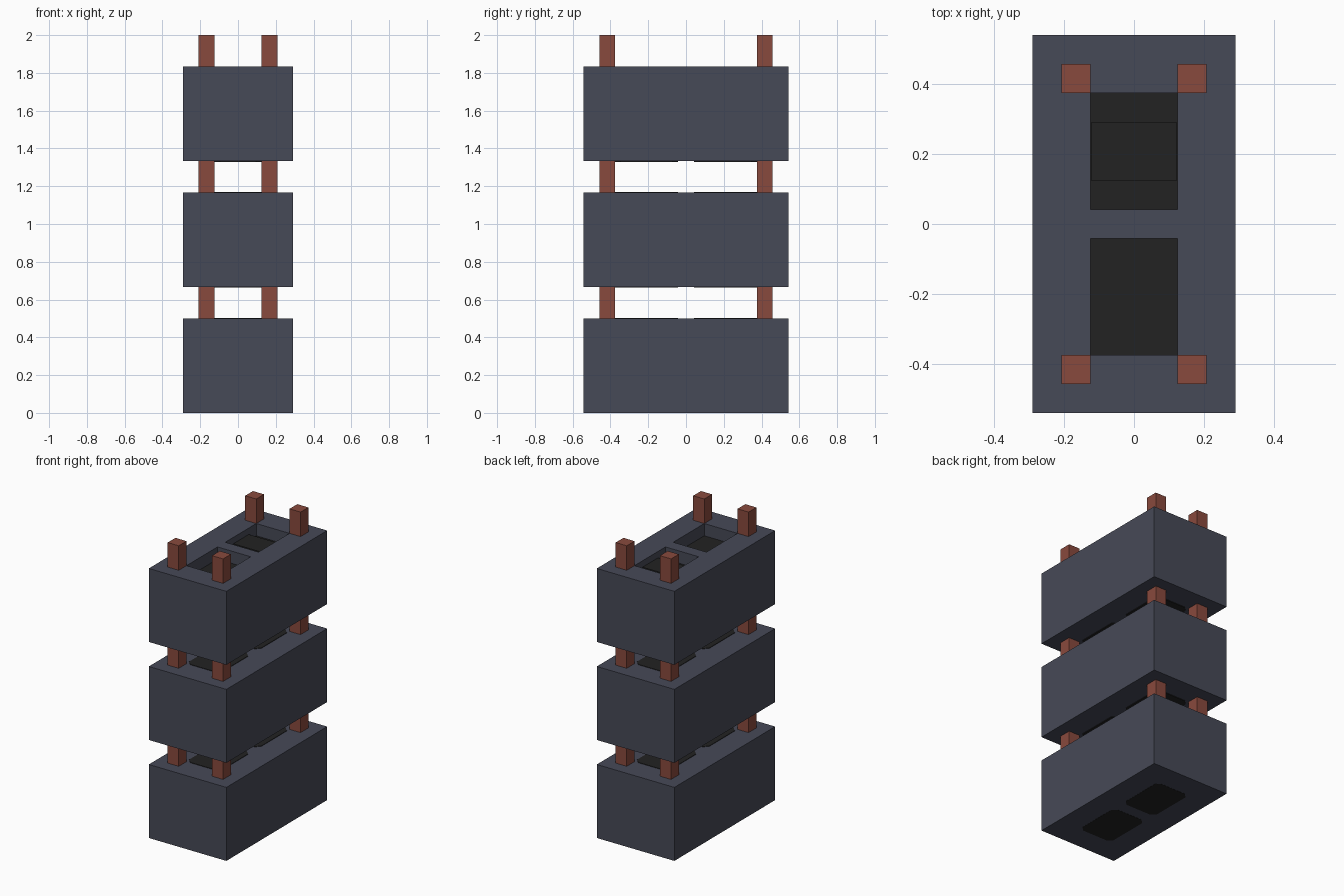
import bpy, bmesh
from mathutils import Vector

if "Cube" in bpy.data.objects:
    bpy.data.objects.remove(bpy.data.objects["Cube"], do_unlink=True)

U = 1 / 24                     # modelling unit
HX, HY, HZ = 7 * U, 13 * U, 12 * U   # block half width, half length, height
PITCH = 16 * U                 # block plus gap


def material(name, rgb):
    m = bpy.data.materials.new(name)
    m.use_nodes = True
    m.diffuse_color = (*rgb, 1)
    bsdf = m.node_tree.nodes["Principled BSDF"]
    bsdf.inputs["Base Color"].default_value = (*rgb, 1)
    bsdf.inputs["Roughness"].default_value = 0.9
    return m


SLATE = material("slate grey", (0.062, 0.067, 0.095))
RUST = material("rust red", (0.25, 0.068, 0.047))
BLACK = material("soft black", (0.016, 0.016, 0.016))


def finish(name, bm, *mats):
    bmesh.ops.recalc_face_normals(bm, faces=bm.faces)
    mesh = bpy.data.meshes.new(name)
    bm.to_mesh(mesh)
    bm.free()
    for m in mats:
        mesh.materials.append(m)
    ob = bpy.data.objects.new(name, mesh)
    bpy.context.collection.objects.link(ob)
    return ob


def box_mesh(lo, hi):
    bm = bmesh.new()
    bmesh.ops.create_cube(bm, size=1)
    lo, hi = Vector(lo), Vector(hi)
    for v in bm.verts:
        v.co = (lo + hi) / 2 + v.co * (hi - lo)
    return bm


def pad(name, cy, z0, z1):
    """Thin plate with clipped corners."""
    bm = bmesh.new()
    a, b, c = 3 * U, 4 * U, 0.7 * U
    pts = [(a, b - c), (a - c, b), (c - a, b), (-a, b - c),
           (-a, c - b), (c - a, -b), (a - c, -b), (a, c - b)]
    face = bm.faces.new([bm.verts.new((x, cy + y, z0)) for x, y in pts])
    ext = bmesh.ops.extrude_face_region(bm, geom=[face])
    for v in ext["geom"]:
        if isinstance(v, bmesh.types.BMVert):
            v.co.z = z1
    finish(name, bm, BLACK)


for level, tier in enumerate(("lower", "middle", "upper")):
    z0 = level * PITCH
    z1 = z0 + HZ

    # Block body
    bm = box_mesh((-HX, -HY, z0), (HX, HY, z1))
    if tier == "upper":
        # Two open wells with black floors
        cuts = [((x * U, 0, 0), (1, 0, 0)) for x in (-3, 3)]
        cuts += [((0, y * U, 0), (0, 1, 0)) for y in (-9, -1, 1, 9)]
        for co, no in cuts:
            bmesh.ops.bisect_plane(bm, geom=bm.verts[:] + bm.edges[:] + bm.faces[:],
                                   plane_co=co, plane_no=no)
        wells = []
        for f in bm.faces:
            c = f.calc_center_median()
            if c.z > z1 - 0.001 and abs(c.x) < 3 * U and U < abs(c.y) < 9 * U:
                wells.append(f)
        for f in bmesh.ops.extrude_discrete_faces(bm, faces=wells)["faces"]:
            f.material_index = 1
            bmesh.ops.translate(bm, verts=f.verts[:], vec=(0, 0, -2 * U))
    finish(tier + "_block", bm, SLATE, BLACK)

    # Black pads on the top and underside
    for end, cy in (("front", -5 * U), ("back", 5 * U)):
        bottom = z0 if level == 0 else z0 - 0.003
        pad(f"{tier}_{end}_under_pad", cy, bottom - 0.001, z0 + 0.003)
        if tier != "upper":
            pad(f"{tier}_{end}_top_pad", cy, z1 - 0.003, z1 + 0.003)

    # Corner posts above each block
    for sx, side in ((-1, "right"), (1, "left")):
        for sy, end in ((-1, "front"), (1, "back")):
            x, y = sx * 4 * U, sy * 10 * U
            bm = box_mesh((x - U, y - U, z1), (x + U, y + U, z1 + 4 * U))
            finish(f"{tier}_{end}_{side}_post", bm, RUST)

# Raised band inside the back well of the upper block
top = 2 * PITCH + HZ
finish("well_band", box_mesh((-2.95 * U, 3 * U, top - 2 * U),
                             (2.95 * U, 7 * U, top - U)), BLACK)
